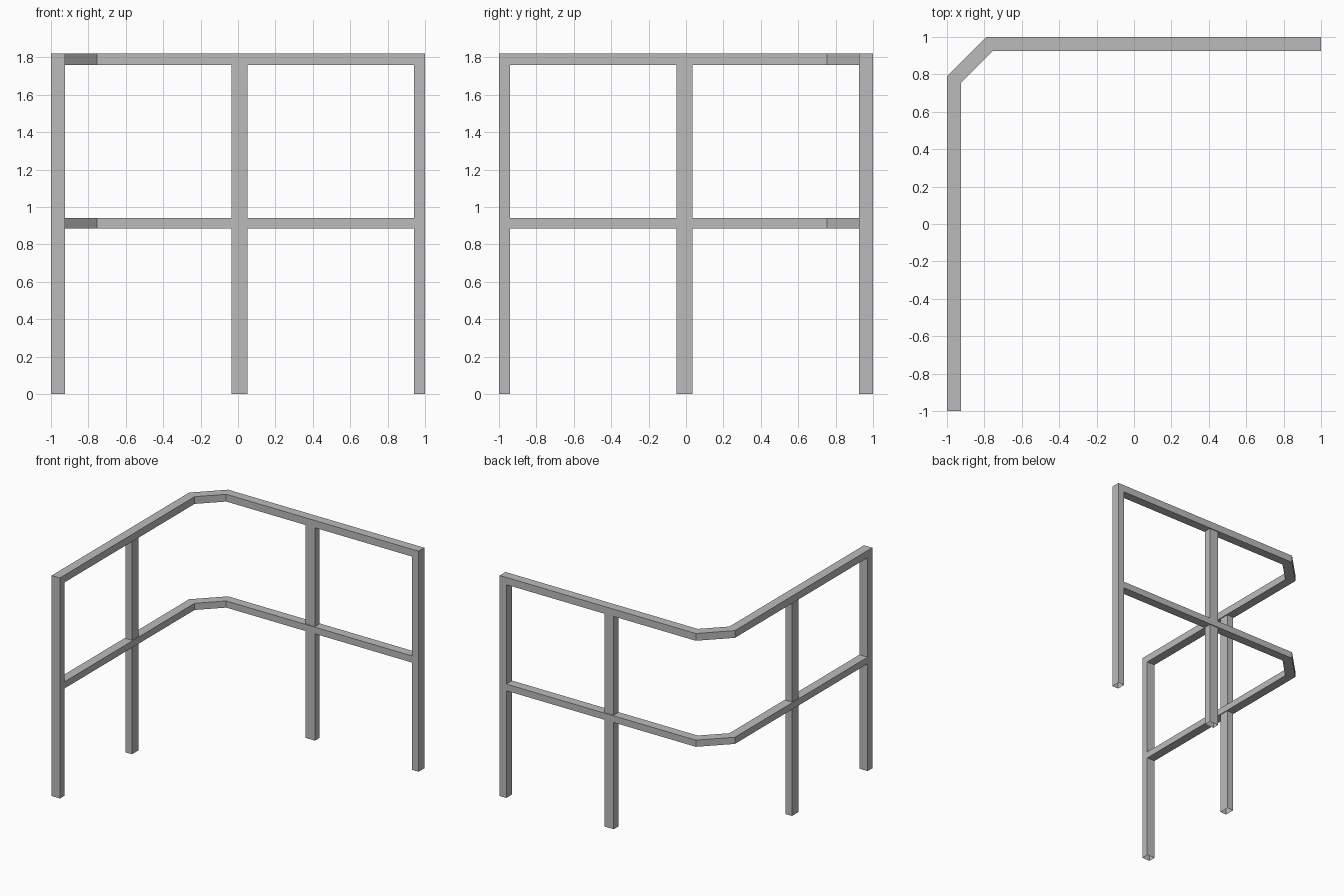
import bpy
import bmesh
from math import radians

cube = bpy.data.objects.get("Cube")
if cube:
    bpy.data.objects.remove(cube, do_unlink=True)

metal = bpy.data.materials.new("grey metal")
metal.use_nodes = True
grey = (0.5, 0.5, 0.5, 1)
metal.diffuse_color = grey
metal.node_tree.nodes["Principled BSDF"].inputs["Base Color"].default_value = grey

OUT, IN = -1.0, -0.925          # outer and inner face of the left-hand run
END, END_IN = -1.0, -0.94       # outer and inner face of the end post
BEND_OUT, BEND_IN = 0.79, 0.755
TOP, TOP_UNDER = 1.82, 1.76
MID, MID_UNDER = 0.94, 0.885


def flip(p):
    """Reflect a point across the diagonal that maps one run to the other."""
    return (-p[1], -p[0], p[2])


def sweep(name, sections):
    """Skin a chain of four-point sections into an open-ended square tube."""
    bm = bmesh.new()
    rings = [[bm.verts.new(p) for p in s] for s in sections]
    for a, b in zip(rings, rings[1:]):
        for i in range(4):
            j = (i + 1) % 4
            bm.faces.new((a[i], a[j], b[j], b[i]))
    # Merge flat joints, then point the walls outward
    bmesh.ops.dissolve_limit(bm, angle_limit=radians(1), verts=bm.verts,
                             edges=bm.edges)
    bmesh.ops.recalc_face_normals(bm, faces=bm.faces)
    mesh = bpy.data.meshes.new(name)
    bm.to_mesh(mesh)
    bm.free()
    mesh.materials.append(metal)
    obj = bpy.data.objects.new(name, mesh)
    bpy.context.collection.objects.link(obj)


def section(y_out, y_in, z_out, z_in):
    """Rail section: outer top, inner top, inner underside, outer underside."""
    return [(OUT, y_out[0], z_out), (IN, y_out[1], z_out),
            (IN, y_in[1], z_in), (OUT, y_in[0], z_in)]


def both_runs(half):
    return half + [[flip(p) for p in s] for s in reversed(half)]


ends, inner_ends = (END, END), (END_IN, END_IN)
bend = (BEND_OUT, BEND_IN)

# Outer frame: end post, top rail with chamfered corner, end post
sweep("top_rail_and_end_posts", both_runs([
    section(ends, inner_ends, 0, 0),
    section(ends, inner_ends, TOP, TOP_UNDER),
    section(bend, bend, TOP, TOP_UNDER),
]))

# Middle rail butting against the end posts
sweep("middle_rail", both_runs([
    section(inner_ends, inner_ends, MID, MID_UNDER),
    section(bend, bend, MID, MID_UNDER),
]))

# One slimmer post halfway along each run
plan = [(-0.9925, -0.05), (-0.9325, -0.05), (-0.9325, 0.035), (-0.9925, 0.035)]
post = [[(x, y, z) for x, y in plan] for z in (0, TOP_UNDER)]
sweep("right_middle_post", post)
sweep("back_middle_post", [[flip(p) for p in s] for s in post])
